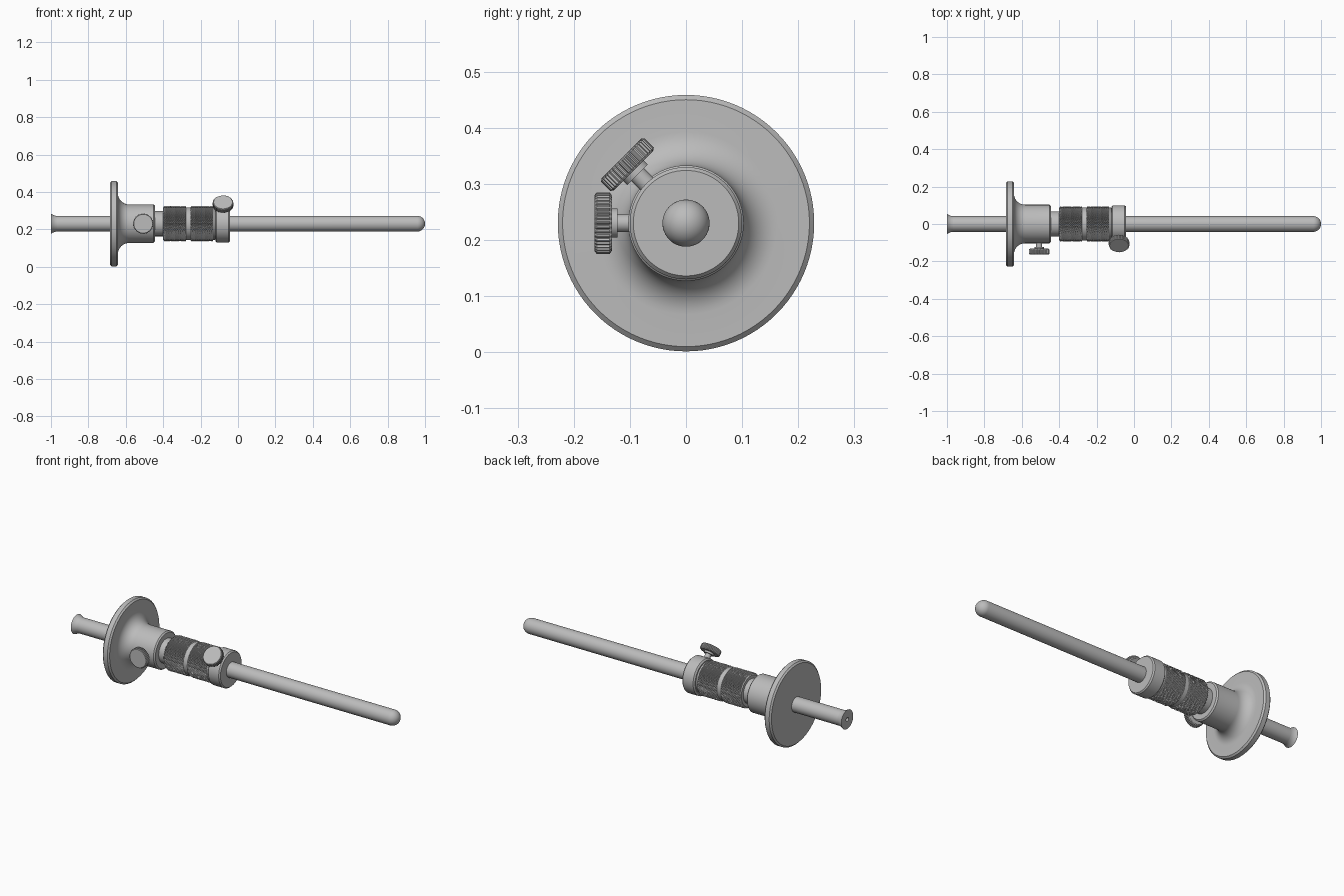
import bpy
import bmesh
from math import sin, cos, pi, radians
from mathutils import Vector, Matrix

if "Cube" in bpy.data.objects:
    bpy.data.objects.remove(bpy.data.objects["Cube"])

AXIS_Z = 0.23
CENTRE = Vector((0, 0, AXIS_Z))
ALONG_X = Vector((1, 0, 0))

steel = bpy.data.materials.new("grey steel")
steel.use_nodes = True
grey = (0.5, 0.5, 0.5, 1)
steel.diffuse_color = grey
steel.node_tree.nodes["Principled BSDF"].inputs["Base Color"].default_value = grey


def finish(name, bm, origin, direction, smooth=True):
    """Turn a mesh built around local Z into an object pointing along direction."""
    bmesh.ops.recalc_face_normals(bm, faces=bm.faces)
    turn = direction.to_track_quat('Z', 'Y').to_matrix().to_4x4()
    bm.transform(Matrix.Translation(origin) @ turn)
    mesh = bpy.data.meshes.new(name)
    bm.to_mesh(mesh)
    bm.free()
    mesh.materials.append(steel)
    obj = bpy.data.objects.new(name, mesh)
    bpy.context.collection.objects.link(obj)
    if smooth:
        bpy.ops.object.select_all(action='DESELECT')
        obj.select_set(True)
        bpy.context.view_layer.objects.active = obj
        bpy.ops.object.shade_smooth_by_angle(angle=radians(28))
    return obj


def lathe(name, profile, origin=CENTRE, direction=ALONG_X, sides=72, teeth=0):
    """Revolve (axial, radius) points; teeth cuts serrations in the widest rings."""
    bm = bmesh.new()
    n = teeth * 4 if teeth else sides
    widest = max(r for _, r in profile)
    rings = []
    for a, r in profile:
        ring = []
        for i in range(n):
            cut = 0.94 if teeth and r == widest and i % 4 > 1 else 1
            t = 2 * pi * i / n
            ring.append(bm.verts.new((r * cut * cos(t), r * cut * sin(t), a)))
        rings.append(ring)
    for low, high in zip(rings, rings[1:]):
        for i in range(n):
            k = (i + 1) % n
            bm.faces.new((low[i], low[k], high[k], high[i]))
    bm.faces.new(rings[0])
    bm.faces.new(rings[-1])
    return finish(name, bm, origin, direction)


def arc(a, r, radius, start, end, steps=10):
    """Points on a circular arc in the (axial, radius) plane, angles in degrees."""
    angles = [radians(start + (end - start) * i / steps) for i in range(steps + 1)]
    return [(a + radius * cos(t), r + radius * sin(t)) for t in angles]


def knurl(name, start, end, base=0.089, depth=0.006, around=240, along=48):
    """Sleeve of diamond pyramids between two crossing sets of grooves."""
    bm = bmesh.new()
    dist = lambda k: min(k % 4, 4 - k % 4)
    grid = []
    for j in range(along + 1):
        ring = []
        for i in range(around):
            h = min(dist(i + j), dist(i - j)) / 2
            r = base + depth * h if 0 < j < along else base - depth / 2
            t = 2 * pi * i / around
            a = start + (end - start) * j / along
            ring.append(bm.verts.new((r * cos(t), r * sin(t), a)))
        grid.append(ring)
    for j in range(along):
        for i in range(around):
            k = (i + 1) % around
            p, q, s, u = grid[j][i], grid[j][k], grid[j + 1][k], grid[j + 1][i]
            if (i - j) % 2 == 0:
                bm.faces.new((p, q, s))
                bm.faces.new((p, s, u))
            else:
                bm.faces.new((p, q, u))
                bm.faces.new((q, s, u))
    return finish(name, bm, CENTRE, ALONG_X, smooth=False)


def thumb_screw(name, x, lift):
    """Serrated screw leaving the rod toward the front, raised by lift degrees."""
    out = Vector((0, -cos(radians(lift)), sin(radians(lift))))
    origin = Vector((x, 0, AXIS_Z))
    lathe(name + "_shank", [(0.05, 0.016), (0.122, 0.016), (0.122, 0.026), (0.136, 0.026)],
          origin, out, sides=32)
    lathe(name + "_head", [(0.132, 0.049), (0.136, 0.055), (0.159, 0.055), (0.163, 0.050)],
          origin, out, teeth=40)


# Rod with a domed end
R = 0.042
lathe("rod", [(-0.97, R)] + arc(1 - R, 0, R, 90, 2, 14), sides=48)

# Flared cutting wheel with a screw recess in its face
lathe("cutter_wheel", [(-0.985, 0.011), (-1, 0.011), (-1, 0.053)]
      + [(-0.998 + 0.03 * t, R + 0.011 * (1 - t) ** 2) for t in (0, 0.25, 0.5, 0.75, 1)],
      sides=48)

# Fence disc flowing through a fillet into the stock
lathe("fence_disc", [(-0.684, R), (-0.684, 0.220), (-0.676, 0.2285), (-0.650, 0.2285),
                     (-0.642, 0.220)]
      + arc(-0.582, 0.163, 0.06, 180, 270)
      + [(-0.452, 0.103), (-0.445, 0.096), (-0.445, R)], sides=96)

# Neck, sleeve and knurled grips
lathe("neck", [(-0.45, 0.067), (-0.39, 0.067)])
lathe("sleeve", [(-0.402, 0.060), (-0.402, 0.084), (-0.398, 0.088),
                 (-0.124, 0.088), (-0.120, 0.084)])
for side, x in (("outer", -0.399), ("inner", -0.254)):
    knurl(side + "_knurled_grip", x, x + 0.122)

# Clamping collar
lathe("collar", [(-0.121, 0.092), (-0.114, 0.1), (-0.050, 0.1), (-0.043, 0.094)])

# Locking screws
thumb_screw("fence_screw", -0.507, 0)
thumb_screw("collar_screw", -0.08, 45)
